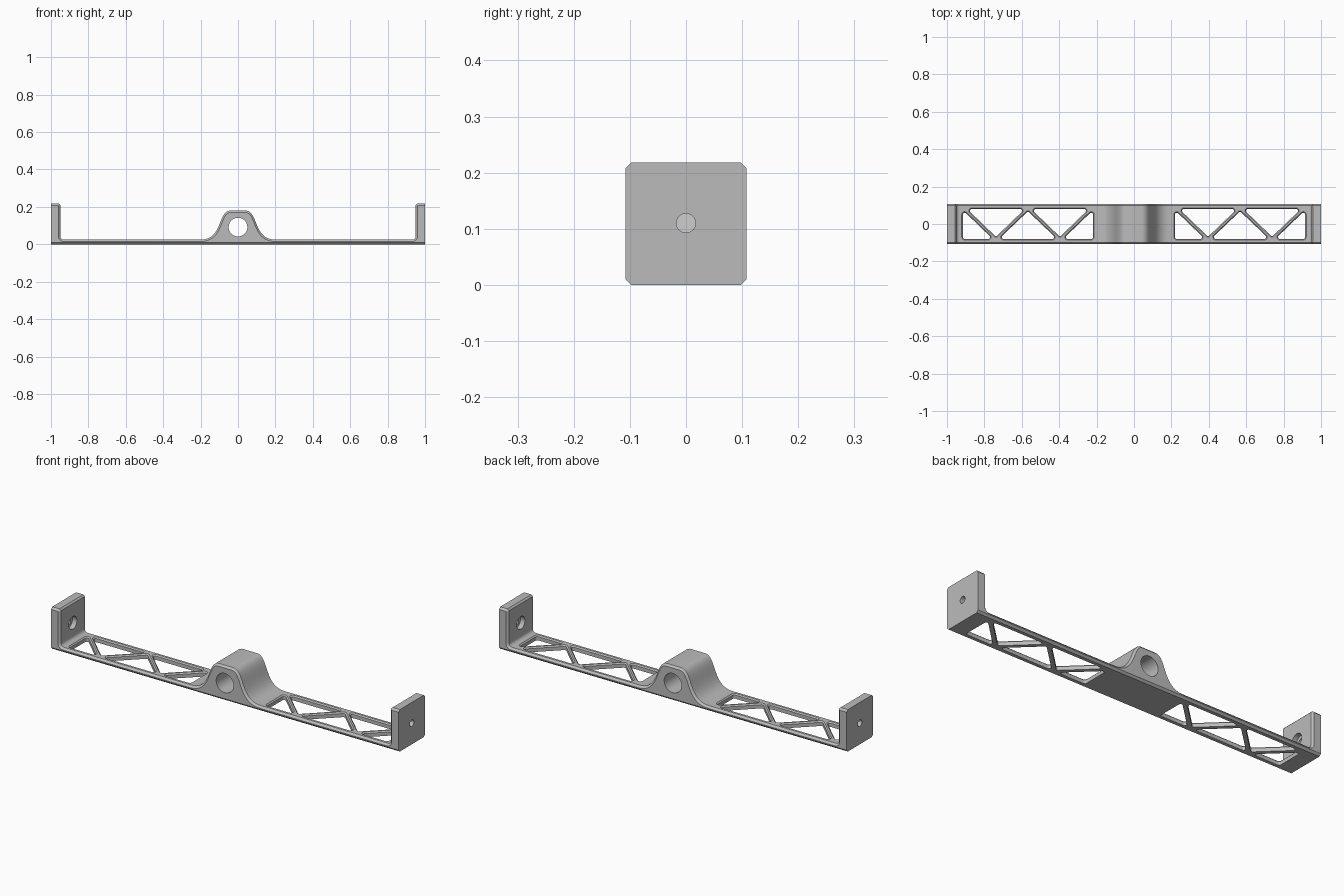
import bpy, bmesh
from math import cos, sin, pi, atan2
from mathutils import Vector

cube = bpy.data.objects.get("Cube")
if cube:
    bpy.data.objects.remove(cube, do_unlink=True)

HALF_W, BAR, PLATE, HEIGHT, EDGE = 0.108, 0.025, 0.05, 0.218, 0.01

grey = bpy.data.materials.new("plain grey")
grey.use_nodes = True
grey.diffuse_color = (0.5, 0.5, 0.5, 1)
grey.node_tree.nodes["Principled BSDF"].inputs["Base Color"].default_value = (0.5, 0.5, 0.5, 1)


def loft(bm, rings):
    """Skin a closed solid through rings with equal point counts."""
    loops = [[bm.verts.new(p) for p in ring] for ring in rings]
    n = len(loops[0])
    for a, b in zip(loops, loops[1:]):
        for i in range(n):
            j = (i + 1) % n
            bm.faces.new((a[i], a[j], b[j], b[i]))
    bm.faces.new(loops[0][::-1])
    bm.faces.new(loops[-1])


def make_object(name, bm):
    bmesh.ops.recalc_face_normals(bm, faces=bm.faces[:])
    mesh = bpy.data.meshes.new(name)
    bm.to_mesh(mesh)
    bm.free()
    mesh.materials.append(grey)
    ob = bpy.data.objects.new(name, mesh)
    bpy.context.collection.objects.link(ob)
    return ob


def arc(cx, cy, r, start, end, n):
    return [Vector((cx + r * cos(start + (end - start) * i / n),
                    cy + r * sin(start + (end - start) * i / n))) for i in range(n + 1)]


def inset(points, d):
    """Mitred inward offset of a counter-clockwise outline; outer ends stay put."""
    out = []
    for i, p in enumerate(points):
        u = (p - points[i - 1]).normalized()
        v = (points[(i + 1) % len(points)] - p).normalized()
        nu, nv = Vector((-u.y, u.x)), Vector((-v.y, v.x))
        q = p + (nu + nv) * d / (1 + nu.dot(nv))
        if abs(p.x) > 0.999:
            q.x = p.x
        out.append(q)
    return out


def rounded(centres, r, n=6):
    """Counter-clockwise polygon with round corners around the given centres."""
    pts = []
    cs = [Vector(c) for c in centres]
    for i, c in enumerate(cs):
        u, v = c - cs[i - 1], cs[(i + 1) % len(cs)] - c
        a0, a1 = atan2(-u.x, u.y), atan2(-v.x, v.y)
        if a1 < a0:
            a1 += 2 * pi
        pts += arc(c.x, c.y, r, a0, a1, n)
    return pts


# Side outline: end plate, fillet, bar and swept-up hub, mirrored in x
inner, f = 1 - PLATE, 0.018
half = [Vector((1, 0)), Vector((1, HEIGHT)), Vector((inner + 0.008, HEIGHT)),
        Vector((inner, HEIGHT - 0.008))]
half += arc(inner - f, BAR + f, f, 0, -pi / 2, 6)
a, b, c, d = (Vector(p) for p in ((0.2, BAR), (0.08, BAR), (0.11, 0.18), (0.04, 0.18)))
for i in range(25):
    t = i / 24
    half.append(a * (1 - t) ** 3 + b * 3 * t * (1 - t) ** 2 + c * 3 * t * t * (1 - t) + d * t ** 3)
outline = half + [Vector((-p.x, p.y)) for p in reversed(half)]
small = inset(outline, EDGE)

bm = bmesh.new()
loft(bm, [[(p.x, y, p.y) for p in ring] for ring, y in
          ((small, -HALF_W), (outline, EDGE - HALF_W), (outline, HALF_W - EDGE), (small, HALF_W))])
bracket = make_object("mounting_bracket", bm)

# Truss openings with a chamfered upper rim
bm = bmesh.new()
up = [(-0.13, -0.07), (0.13, -0.07), (0, 0.054)]
down = [(-0.171, -0.054), (-0.042, 0.07), (-0.3, 0.07)]
end = [(-0.338, -0.07), (-0.213, -0.07), (-0.338, 0.05)]
flip = lambda tri: [(-x, y) for x, y in reversed(tri)]
for side in (-1, 1):
    for tri in (up, down, end, flip(down), flip(end)):
        loft(bm, [[(p.x + side * 0.567, p.y, z) for p in rounded(tri, r)]
                  for r, z in ((0.01, -0.02), (0.01, BAR - 0.006), (0.018, BAR + 0.002))])

# Hub bore
loft(bm, [[(p.x, y, p.y) for p in arc(0, 0.092, 0.05, 0, 2 * pi, 48)[:-1]] for y in (-0.2, 0.2)])

# Counterbored screw holes through the end plates
for side in (-1, 1):
    loft(bm, [[(side * x, p.x, p.y) for p in arc(0, 0.11, r, 0, 2 * pi, 32)[:-1]]
              for r, x in ((0.033, 0.9), (0.033, 0.975), (0.017, 0.975), (0.017, 1.1))])
cutter = make_object("cutter", bm)
cutter.hide_render = True

cut = bracket.modifiers.new("openings", 'BOOLEAN')
cut.operation, cut.solver, cut.object = 'DIFFERENCE', 'EXACT', cutter
bpy.context.view_layer.update()
bpy.ops.object.select_all(action='DESELECT')
bracket.select_set(True)
bpy.context.view_layer.objects.active = bracket
bpy.ops.object.modifier_apply(modifier=cut.name)
bpy.data.objects.remove(cutter, do_unlink=True)
bpy.ops.object.shade_smooth_by_angle()
